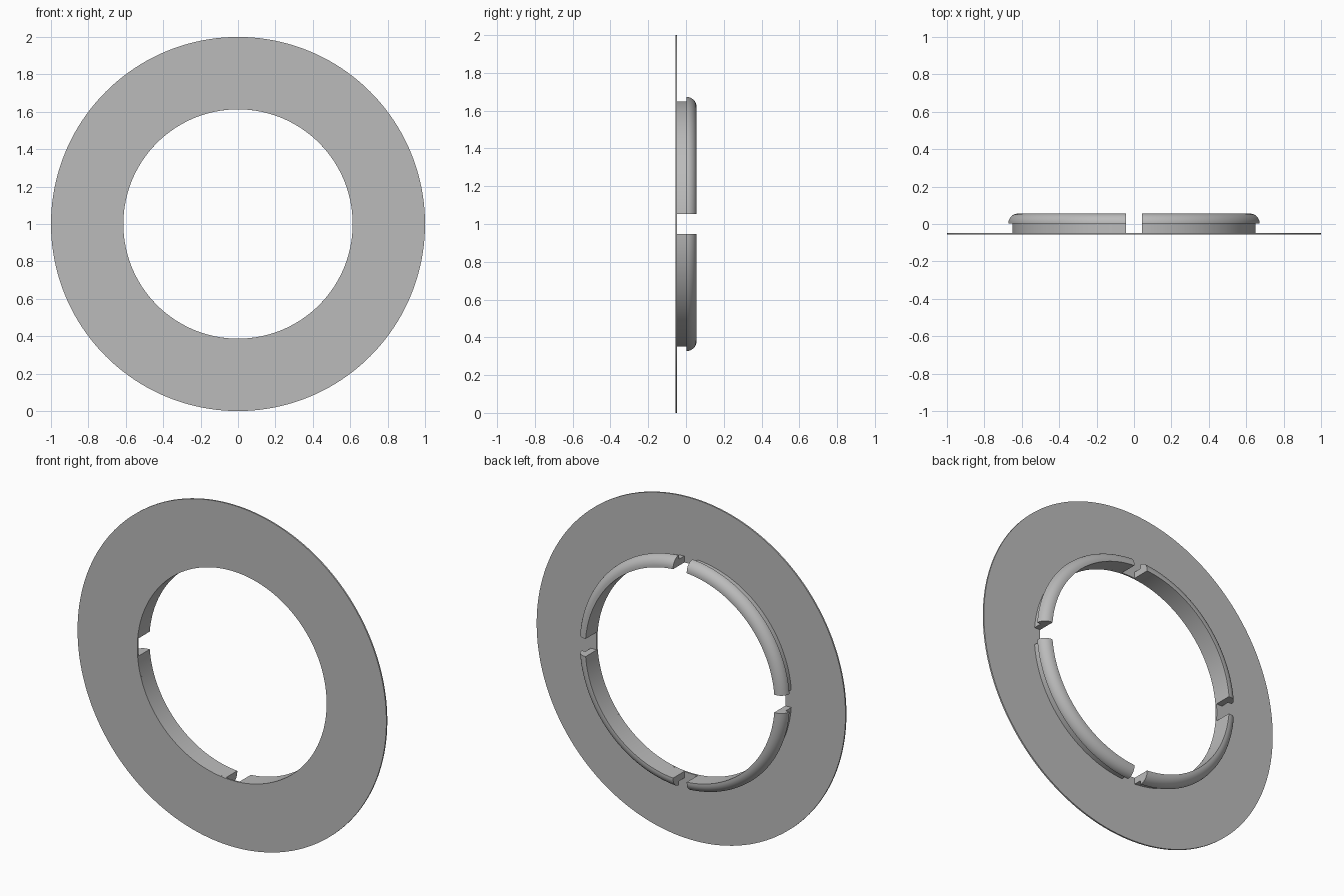
import bpy, bmesh
from math import sin, cos, asin, pi, radians

cube = bpy.data.objects.get("Cube")
if cube:
    bpy.data.objects.remove(cube, do_unlink=True)

grey = bpy.data.materials.new("plain grey")
grey.use_nodes = True
grey.diffuse_color = (0.5, 0.5, 0.5, 1)
grey.node_tree.nodes["Principled BSDF"].inputs["Base Color"].default_value = (0.5, 0.5, 0.5, 1)

CENTRE_Z = 1.0
HOLE, RIM = 0.613, 1.0
FRONT, PLATE_BACK, LIP, BACK = -0.056, -0.047, 0.003, 0.056
GAP_X, GAP_Z = 0.044, 0.052   # half widths of the slots between clips


def sweep(name, profile, span, steps, closed=False):
    """Sweep (radius, y) points around the y axis; span(r) gives start and end angles."""
    bm = bmesh.new()
    rings = []
    for i in range(steps if closed else steps + 1):
        ring = []
        for r, y in profile:
            a0, a1 = span(r)
            a = a0 + (a1 - a0) * i / steps
            ring.append(bm.verts.new((r * cos(a), y, CENTRE_Z + r * sin(a))))
        rings.append(ring)
    n = len(profile)
    for i in range(steps):
        a, b = rings[i], rings[(i + 1) % len(rings)]
        for j in range(n):
            k = (j + 1) % n
            bm.faces.new((a[j], a[k], b[k], b[j]))
    if not closed:
        bm.faces.new(rings[0])
        bm.faces.new(rings[-1])
    bmesh.ops.recalc_face_normals(bm, faces=bm.faces)
    mesh = bpy.data.meshes.new(name)
    bm.to_mesh(mesh)
    bm.free()
    mesh.materials.append(grey)
    obj = bpy.data.objects.new(name, mesh)
    bpy.context.collection.objects.link(obj)
    bpy.ops.object.select_all(action="DESELECT")
    obj.select_set(True)
    bpy.context.view_layer.objects.active = obj
    bpy.ops.object.shade_smooth_by_angle(angle=radians(30))


# Thin flat flange
sweep("flange", [(HOLE, FRONT), (RIM, FRONT), (RIM, PLATE_BACK), (HOLE, PLATE_BACK)],
      lambda r: (0, 2 * pi), 160, closed=True)

# Clip section: straight wall with a rounded, overhanging lip
WALL, LIP_R, CROWN = 0.651, 0.674, 0.621
clip = [(HOLE, PLATE_BACK), (WALL, PLATE_BACK), (WALL, LIP)]
for i in range(11):
    t = pi / 2 * i / 10
    clip.append((CROWN + (LIP_R - CROWN) * cos(t), LIP + (BACK - LIP) * sin(t)))
clip.append((HOLE, BACK))

# Four clips separated by parallel-sided slots
names = ["upper_left_clip", "upper_right_clip", "lower_right_clip", "lower_left_clip"]
for q, name in enumerate(names):
    first, last = (GAP_Z, GAP_X) if q % 2 == 0 else (GAP_X, GAP_Z)
    sweep(name, clip,
          lambda r: (q * pi / 2 + asin(first / r), (q + 1) * pi / 2 - asin(last / r)), 40)
